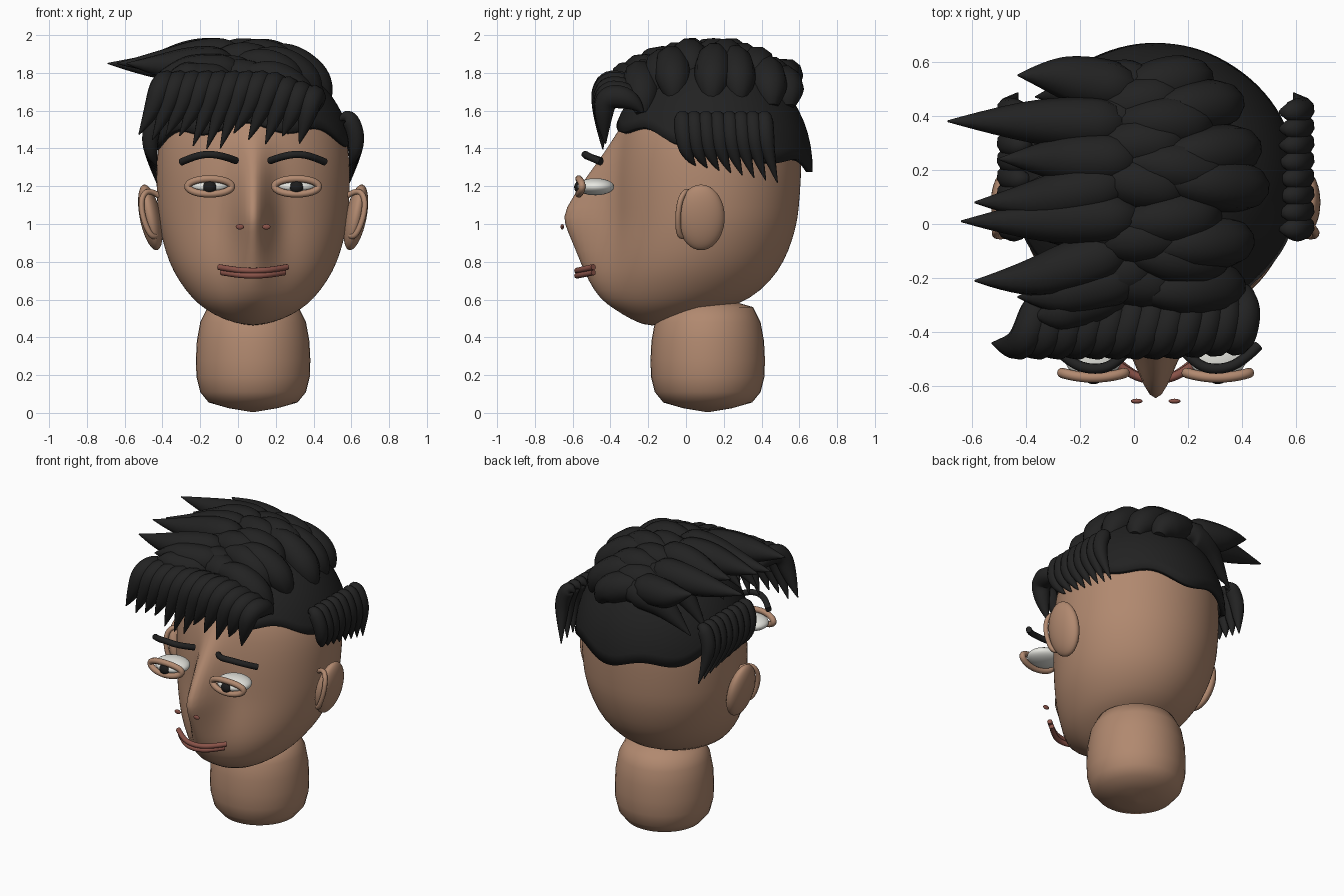
import bpy, bmesh, math, random
from mathutils import Vector

random.seed(4)
if "Cube" in bpy.data.objects:
    bpy.data.objects.remove(bpy.data.objects["Cube"])

CX = 0.08   # middle of the face


def material(name, rgb, rough=0.6):
    m = bpy.data.materials.new(name)
    m.use_nodes = True
    m.diffuse_color = (*rgb, 1)
    bsdf = next(n for n in m.node_tree.nodes if n.type == 'BSDF_PRINCIPLED')
    bsdf.inputs["Base Color"].default_value = (*rgb, 1)
    bsdf.inputs["Roughness"].default_value = rough
    return m


SKIN = material("skin", (0.44, 0.25, 0.16))
HAIR = material("black hair", (0.016, 0.016, 0.016))
WHITE = material("eye white", (0.8, 0.8, 0.75))
IRIS = material("dark iris", (0.012, 0.012, 0.012))
LIP = material("lip red", (0.25, 0.085, 0.065))


def loft(name, rings, mat, close_ends=True):
    """Skin a stack of closed rings with quads."""
    bm = bmesh.new()
    loops = [[bm.verts.new(p) for p in ring] for ring in rings]
    n = len(loops[0])
    for a, b in zip(loops, loops[1:]):
        for i in range(n):
            bm.faces.new((a[i], a[(i + 1) % n], b[(i + 1) % n], b[i]))
    if close_ends:
        bm.faces.new(loops[0][::-1])
    bm.faces.new(loops[-1])
    bmesh.ops.recalc_face_normals(bm, faces=bm.faces)
    for f in bm.faces:
        f.smooth = True
    mesh = bpy.data.meshes.new(name)
    bm.to_mesh(mesh)
    bm.free()
    mesh.materials.append(mat)
    ob = bpy.data.objects.new(name, mesh)
    bpy.context.collection.objects.link(ob)
    return ob


def strands(name, paths, mat, sides=3, cyclic=False):
    """One mesh of tubes; each path is a list of (point, radius)."""
    cu = bpy.data.curves.new(name, 'CURVE')
    cu.dimensions = '3D'
    cu.bevel_depth = 1
    cu.bevel_resolution = sides
    cu.resolution_u = 6
    cu.use_fill_caps = True
    for path in paths:
        sp = cu.splines.new('NURBS')
        sp.points.add(len(path) - 1)
        for p, (co, r) in zip(sp.points, path):
            p.co = (*co, 1)
            p.radius = r
        sp.order_u = 3
        sp.use_endpoint_u = not cyclic
        sp.use_cyclic_u = cyclic
    cu.materials.append(mat)
    ob = bpy.data.objects.new(name, cu)
    bpy.context.collection.objects.link(ob)
    bpy.ops.object.select_all(action='DESELECT')
    ob.select_set(True)
    bpy.context.view_layer.objects.active = ob
    bpy.ops.object.convert(target='MESH')
    bpy.ops.object.shade_smooth_by_angle(angle=math.radians(60))
    return ob


def ellipsoid(name, loc, size, mat, tilt=0):
    bpy.ops.mesh.primitive_uv_sphere_add(segments=32, ring_count=18, location=loc,
                                         rotation=(0, tilt, 0))
    ob = bpy.context.object
    ob.name = name
    ob.scale = size
    ob.data.materials.append(mat)
    bpy.ops.object.shade_smooth()
    return ob


def lock(points, r):
    """Hair lock: blunt root, full belly, pointed tip."""
    return list(zip(points, (0.15 * r, r, 1.08 * r, 0.75 * r, 0.003)))


# Head: height, half width, front, back, nose ridge, ridge width
SECTIONS = [
    (0.463, 0.03, -0.21, -0.15, 0, 0.15), (0.493, 0.16, -0.29, 0.02, 0, 0.15),
    (0.55, 0.255, -0.36, 0.2, 0.02, 0.15), (0.6, 0.318, -0.4, 0.34, 0.055, 0.15),
    (0.7, 0.395, -0.42, 0.45, 0.1, 0.14), (0.8, 0.447, -0.415, 0.52, 0.15, 0.12),
    (0.92, 0.482, -0.4, 0.565, 0.22, 0.1), (1.0, 0.497, -0.39, 0.585, 0.272, 0.092),
    (1.07, 0.507, -0.385, 0.597, 0.288, 0.088), (1.25, 0.514, -0.38, 0.61, 0.16, 0.085),
    (1.4, 0.507, -0.36, 0.612, 0.06, 0.09), (1.52, 0.475, -0.335, 0.59, 0.01, 0.1),
    (1.68, 0.38, -0.24, 0.48, 0, 0.1), (1.8, 0.2, -0.05, 0.3, 0, 0.1),
    (1.83, 0.02, 0.1, 0.14, 0, 0.1)]
rings = []
for z, w, front, back, ridge, spread in SECTIONS:
    ring = []
    for i in range(72):
        t = math.tau * i / 72
        x, c = w * math.sin(t), math.cos(t)
        y = (front + back) / 2 - (back - front) / 2 * c
        if c > 0:
            y -= ridge * math.exp(-(x / spread) ** 2)
        ring.append((CX + x, y, z))
    rings.append(ring)
head = loft("head", rings, SKIN)
head.modifiers.new("smooth", 'SUBSURF').levels = 1

# Neck
NECK = [(0.01, 0.005), (0.13, 0.025), (0.235, 0.055), (0.28, 0.11), (0.3, 0.19), (0.303, 0.28),
        (0.298, 0.38), (0.28, 0.48), (0.24, 0.56), (0.1, 0.6)]
loft("neck", [[(CX + r * math.cos(math.tau * i / 40), 0.115 + r * math.sin(math.tau * i / 40), z)
               for i in range(40)] for r, z in NECK], SKIN)

# Ears, eyes and brows, one of each per side
for side, s in (("left", 1), ("right", -1)):
    def at(dx, y, z):
        return (CX + s * dx, y, z)

    ellipsoid(side + "_ear", at(0.544, 0.08, 1.035), (0.056, 0.125, 0.177), SKIN, s * 0.2)
    rim = [(0.5, 0.03, 1.15), (0.55, 0.01, 1.185), (0.595, -0.03, 1.14),
           (0.585, -0.045, 1.03), (0.535, -0.035, 0.92), (0.515, -0.005, 0.94)]
    strands(side + "_ear_rim", [[(at(*p), 0.015) for p in rim]], SKIN)

    ellipsoid(side + "_eyeball", at(0.23, -0.48, 1.197), (0.11, 0.1, 0.045), WHITE)
    ellipsoid(side + "_iris", at(0.23, -0.562, 1.195), (0.037, 0.03, 0.034), IRIS)
    lid = []
    for i in range(20):
        a = math.tau * i / 20
        lid.append((at(0.23 + 0.117 * math.cos(a), -0.568 + 0.018 * math.cos(a) ** 2,
                       1.199 + 0.041 * math.sin(a)), 0.019))
    strands(side + "_eyelid", [lid], SKIN, cyclic=True)
    brow = [(0.09, -0.45, 1.335), (0.15, -0.525, 1.358), (0.24, -0.54, 1.372),
            (0.32, -0.51, 1.355), (0.38, -0.45, 1.328)]
    strands(side + "_brow", [[(at(*p), 0.019) for p in brow]], HAIR)
    ellipsoid(side + "_nostril", at(0.07, -0.655, 0.985), (0.022, 0.009, 0.014), LIP)

    # Side locks hanging above the ear, longer towards the back
    paths = []
    for i in range(8):
        y = -0.02 + 0.062 * i
        tip = 1.31 - 0.013 * i
        paths.append(lock([at(0.46, y, 1.55), at(0.495, y, 1.59), at(0.548, y + 0.005, 1.48),
                           at(0.54, y + 0.025, 1.36), at(0.51, y + 0.07, tip)], 0.045))
    strands(side + "_side_locks", paths, HAIR)

# Lips
for name, half, z, sag in (("upper_lip", 0.18, 0.772, -0.02), ("lower_lip", 0.165, 0.744, -0.018)):
    pts = [(CX + half * k, -0.58 + 0.09 * k * k, z + sag * (1 - k * k))
           for k in (-1, -0.6, -0.2, 0.2, 0.6, 1)]
    strands(name, [[(p, 0.016) for p in pts]], LIP)

# Hair cap with a wavy hairline that drops towards the nape
CAP_Y = 0.13
cap_rings = []
for j in range(15):
    ring = []
    for i in range(96):
        a = math.tau * i / 96
        edge = 1.41 - 0.11 * math.sin(a) + 0.025 * math.sin(7 * a + 0.6)
        low = math.asin((edge - 1.3) / 0.6)
        p = low + (math.pi / 2 - 0.02 - low) * j / 14
        ring.append((CX + 0.535 * math.cos(p) * math.cos(a),
                     CAP_Y + 0.54 * math.cos(p) * math.sin(a), 1.3 + 0.6 * math.sin(p)))
    cap_rings.append(ring)
cap = loft("hair_cap", cap_rings, HAIR, close_ends=False)
shell = cap.modifiers.new("thickness", 'SOLIDIFY')
shell.thickness = 0.03


def crown_z(x, y):
    d = 1 - ((x - CX) / 0.56) ** 2 - ((y - CAP_Y) / 0.62) ** 2
    return 1.3 + 0.6 * math.sqrt(max(d, 0.1))


# Crown: staggered leaf-shaped locks swept to one side
paths = []
for k in range(4):
    for n in range(5):
        y = -0.22 + 0.17 * n + 0.07 * (k % 2) + random.uniform(-0.02, 0.02)
        width = 0.34 * math.sqrt(1 - ((y - 0.1) / 0.66) ** 2)
        x = CX + width * (1 - 0.4 * k) + random.uniform(-0.03, 0.03)
        drift = random.uniform(-0.09, 0.06)
        steps = ((-0.02, -0.09), (0.0, -0.03), (0.13, 0.0), (0.25, 0.015), (0.4, 0.03))
        pts = [Vector((x - d, y + drift * d / 0.4, crown_z(x - d, y) + up)) for d, up in steps]
        paths.append([(p, 0.098 * f) for p, f in zip(pts, (0.4, 0.95, 1.05, 0.7, 0.03))])

# Long spikes reaching past the head: root y, tip x, tip y
SPIKES = [(0.5, -0.43, 0.55), (0.37, -0.69, 0.38), (0.24, -0.5, 0.24), (0.15, -0.59, 0.08),
          (0.03, -0.64, 0.01), (-0.1, -0.59, -0.21), (-0.2, -0.43, -0.27),
          (-0.25, -0.37, -0.34)]
for n, (y, tip_x, tip_y) in enumerate(SPIKES):
    x = CX - 0.1 - 0.04 * (n % 2)
    z = crown_z(x, y) + 0.02
    paths.append(lock([(x + 0.04, y, z - 0.06), (x, y, z - 0.01),
                       (x - 0.16, (y + tip_y) / 2, z - 0.01),
                       ((x - 0.16 + tip_x) / 2, tip_y, 0.4 * z + 0.6 * 1.82),
                       (tip_x, tip_y, 1.85 if n < 6 else 1.79)], 0.092))
strands("crown_locks", paths, HAIR)

# Fringe falling over the forehead
paths = []
for i in range(12):
    x = 0.39 - 0.79 * i / 11
    outer = max(0, (x - 0.15) / 0.25)
    drop, back, sweep = 0.08 * outer, 0.015 * outer, 1 - 0.5 * outer
    tip = 1.39 + random.uniform(0, 0.1) + 0.05 * max(0, (-0.2 - x) / 0.2)
    paths.append(lock([(x + 0.05 * sweep, -0.23, 1.67 - drop),
                       (x + 0.05 * sweep, -0.28, 1.74 - drop),
                       (x, -0.44 + back, 1.76 - drop),
                       (x - 0.06 * sweep, -0.455 + back, 1.58 - drop / 2),
                       (x - 0.125 * sweep, -0.44 + back, tip)], 0.06))
strands("fringe", paths, HAIR)
